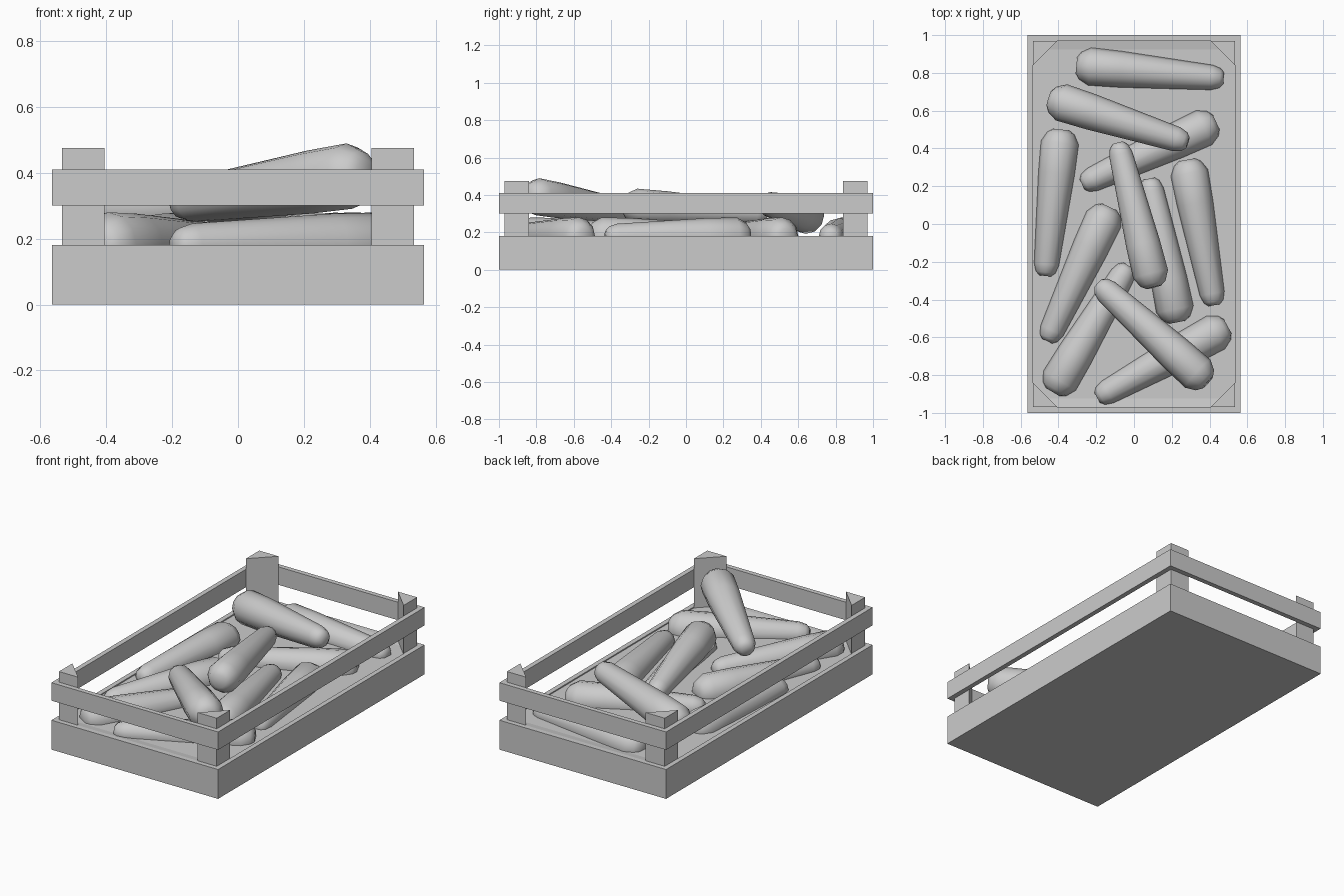
import bpy, bmesh, math
from mathutils import Vector

cube = bpy.data.objects.get("Cube")
if cube:
    bpy.data.objects.remove(cube, do_unlink=True)

grey = bpy.data.materials.new("plain grey")
grey.use_nodes = True
grey.diffuse_color = (0.6, 0.6, 0.6, 1)
grey.node_tree.nodes["Principled BSDF"].inputs["Base Color"].default_value = (0.6, 0.6, 0.6, 1)

HX, HY, WALL = 0.565, 1.0, 0.03
IX, IY = HX - WALL, HY - WALL


def make(name, bm):
    bmesh.ops.recalc_face_normals(bm, faces=bm.faces)
    mesh = bpy.data.meshes.new(name)
    bm.to_mesh(mesh)
    bm.free()
    mesh.materials.append(grey)
    obj = bpy.data.objects.new(name, mesh)
    bpy.context.collection.objects.link(obj)
    return obj


def rect(bm, x, y, z):
    return [bm.verts.new((sx * x, sy * y, z)) for sx, sy in ((-1, -1), (1, -1), (1, 1), (-1, 1))]


def skin(bm, rings, closed=False):
    n = len(rings[0])
    pairs = list(zip(rings, rings[1:])) + ([(rings[-1], rings[0])] if closed else [])
    for a, b in pairs:
        for i in range(n):
            j = (i + 1) % n
            bm.faces.new((a[i], a[j], b[j], b[i]))
    if not closed:
        bm.faces.new(rings[0])
        bm.faces.new(rings[-1])


# Solid tray with a slightly dished floor
bm = bmesh.new()
skin(bm, [rect(bm, HX, HY, 0), rect(bm, HX, HY, 0.18), rect(bm, IX, IY, 0.18),
          rect(bm, IX, IY - 0.045, 0.173)])
make("tray", bm)

# Upper rail frame
bm = bmesh.new()
skin(bm, [rect(bm, HX, HY, 0.30), rect(bm, HX, HY, 0.41),
          rect(bm, IX, IY, 0.41), rect(bm, IX, IY, 0.30)], closed=True)
make("upper_rail", bm)

# Triangular corner posts
for sx, side in ((-1, "right"), (1, "left")):
    for sy, end in ((-1, "front"), (1, "back")):
        bm = bmesh.new()
        corners = ((IX, IY), (IX - 0.13, IY), (IX, IY - 0.13))
        skin(bm, [[bm.verts.new((sx * x, sy * y, z)) for x, y in corners] for z in (0.1, 0.475)])
        make(f"{end}_{side}_post", bm)

# Root vegetable: fraction of length, fraction of thick-end radius
PROFILE = ((0, 0.42), (0.025, 0.72), (0.09, 1), (0.3, 0.96), (0.92, 0.66), (0.975, 0.52), (1, 0.3))


def root(name, thick, thin, radius=0.1, sides=12):
    a, b = Vector(thick), Vector(thin)
    axis = b - a
    side = axis.cross(Vector((0, 0, 1))).normalized()
    up = side.cross(axis).normalized()
    bm = bmesh.new()
    rings = []
    for t, r in PROFILE:
        ring = []
        for i in range(sides):
            ang = math.tau * i / sides
            ring.append(bm.verts.new(a + axis * t + (side * math.cos(ang) + up * math.sin(ang)) * r * radius))
        rings.append(ring)
    skin(bm, rings)
    obj = make(name, bm)
    bpy.ops.object.select_all(action="DESELECT")
    obj.select_set(True)
    bpy.context.view_layer.objects.active = obj
    bpy.ops.object.shade_smooth_by_angle(angle=math.radians(50))


# Lower layer, half sunk in the tray: thick end xy, thin end xy
Z = 0.18
LOWER = (
    ((-0.305, 0.84), (0.475, 0.77)),
    ((0.435, 0.54), (-0.275, 0.21)),
    ((-0.385, 0.50), (-0.47, -0.275)),
    ((-0.13, 0.09), (-0.46, -0.62)),
    ((-0.43, -0.89), (-0.03, -0.22)),
    ((0.28, 0.34), (0.425, -0.43)),
    ((0.23, -0.52), (0.08, 0.24)),
    ((0.495, -0.54), (-0.195, -0.92)),
)
for i, (p, q) in enumerate(LOWER, 1):
    root(f"lower_root_{i}", (*p, Z), (*q, Z))

# Upper layer, resting tilted on the others
root("upper_root_back", (-0.45, 0.665, 0.285), (0.285, 0.43, 0.355))
root("upper_root_middle", (0.105, -0.335, 0.343), (-0.085, 0.43, 0.295), 0.095)
root("upper_root_front", (0.39, -0.84, 0.398), (-0.19, -0.315, 0.31))
